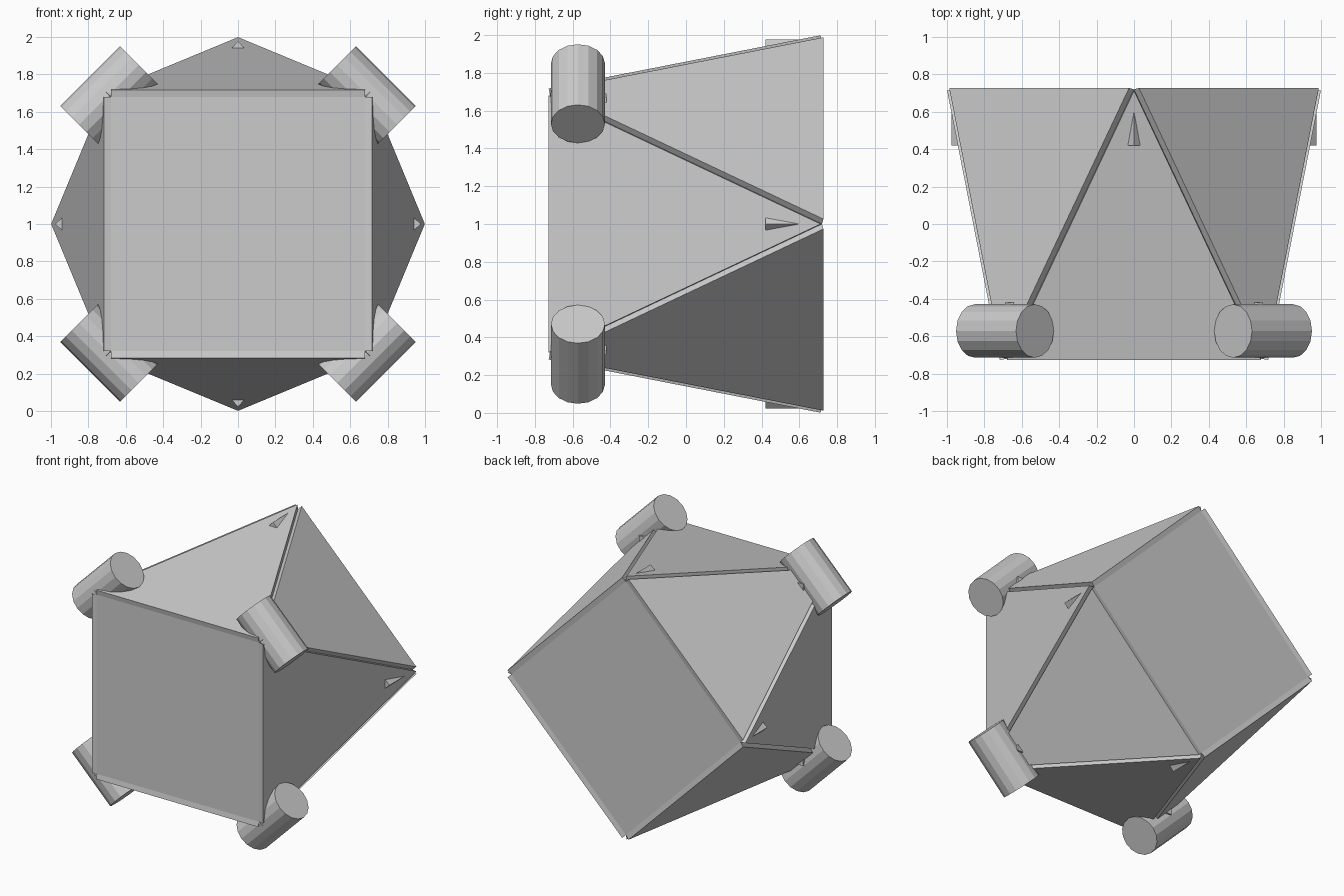
import bpy, bmesh
from math import pi, cos, sin
from mathutils import Vector, Matrix

if "Cube" in bpy.data.objects:
    bpy.data.objects.remove(bpy.data.objects["Cube"])

S, D, T = 0.68, 0.72, 0.038      # half square, half depth, panel thickness
R = S * 2 ** 0.5                 # corner radius of each square
C = Vector((0, 0, 1))


def ring(angle, r, y):
    return Vector((r * cos(angle), y, 1 + r * sin(angle)))


def make(name, bm):
    bmesh.ops.recalc_face_normals(bm, faces=bm.faces)
    me = bpy.data.meshes.new(name)
    bm.to_mesh(me)
    bm.free()
    ob = bpy.data.objects.new(name, me)
    bpy.context.collection.objects.link(ob)
    return ob


def prism(name, outline, offset):
    bm = bmesh.new()
    a = [bm.verts.new(p) for p in outline]
    b = [bm.verts.new(p + offset) for p in outline]
    bm.faces.new(a)
    bm.faces.new(b)
    n = len(a)
    for i in range(n):
        j = (i + 1) % n
        bm.faces.new((a[i], a[j], b[j], b[i]))
    return make(name, bm)


# core: twisted square antiprism
front = [ring(pi / 4 + i * pi / 2, R, -D) for i in range(4)]
back = [ring(i * pi / 2, R, D) for i in range(4)]
bm = bmesh.new()
for p in front + back:
    bm.verts.new(p)
bmesh.ops.convex_hull(bm, input=bm.verts)
bmesh.ops.dissolve_limit(bm, angle_limit=0.01, verts=bm.verts, edges=bm.edges)
make("core", bm)

# raised triangular panels with a small ridge marker near each tip
for i in range(4):
    tris = (("front_edge", 1, (front[i - 1], front[i], back[i]), i * pi / 2),
            ("back_edge", -1, (back[i], back[(i + 1) % 4], front[i]), pi / 4 + i * pi / 2))
    for label, side, tri, ang in tris:
        n = (tri[1] - tri[0]).cross(tri[2] - tri[0]).normalized()
        if n.dot(sum(tri, Vector()) / 3 - C) < 0:
            n = -n
        prism(f"{label}_panel_{i}", tri, n * T)
        t = Vector((-sin(ang), 0, cos(ang)))
        y = 0.42 * side
        prism(f"{label}_marker_{i}",
              [ring(ang, 0.977, y), ring(ang, 0.897, y) + t * 0.075,
               ring(ang, 0.897, y) - t * 0.075], Vector((0, 0.18 * side, 0)))

# corner rollers lying across the front corners
for i in range(4):
    ang = pi / 4 + i * pi / 2
    bm = bmesh.new()
    bmesh.ops.create_cone(bm, cap_ends=True, segments=16, radius1=0.143,
                          radius2=0.143, depth=0.453)
    axis = Vector((-sin(ang), 0, cos(ang)))
    rot = Vector((0, 0, 1)).rotation_difference(axis).to_matrix().to_4x4()
    bmesh.ops.transform(bm, matrix=Matrix.Translation(ring(ang, 0.976, -0.572)) @ rot,
                        verts=bm.verts)
    make(f"corner_roller_{i}", bm)
